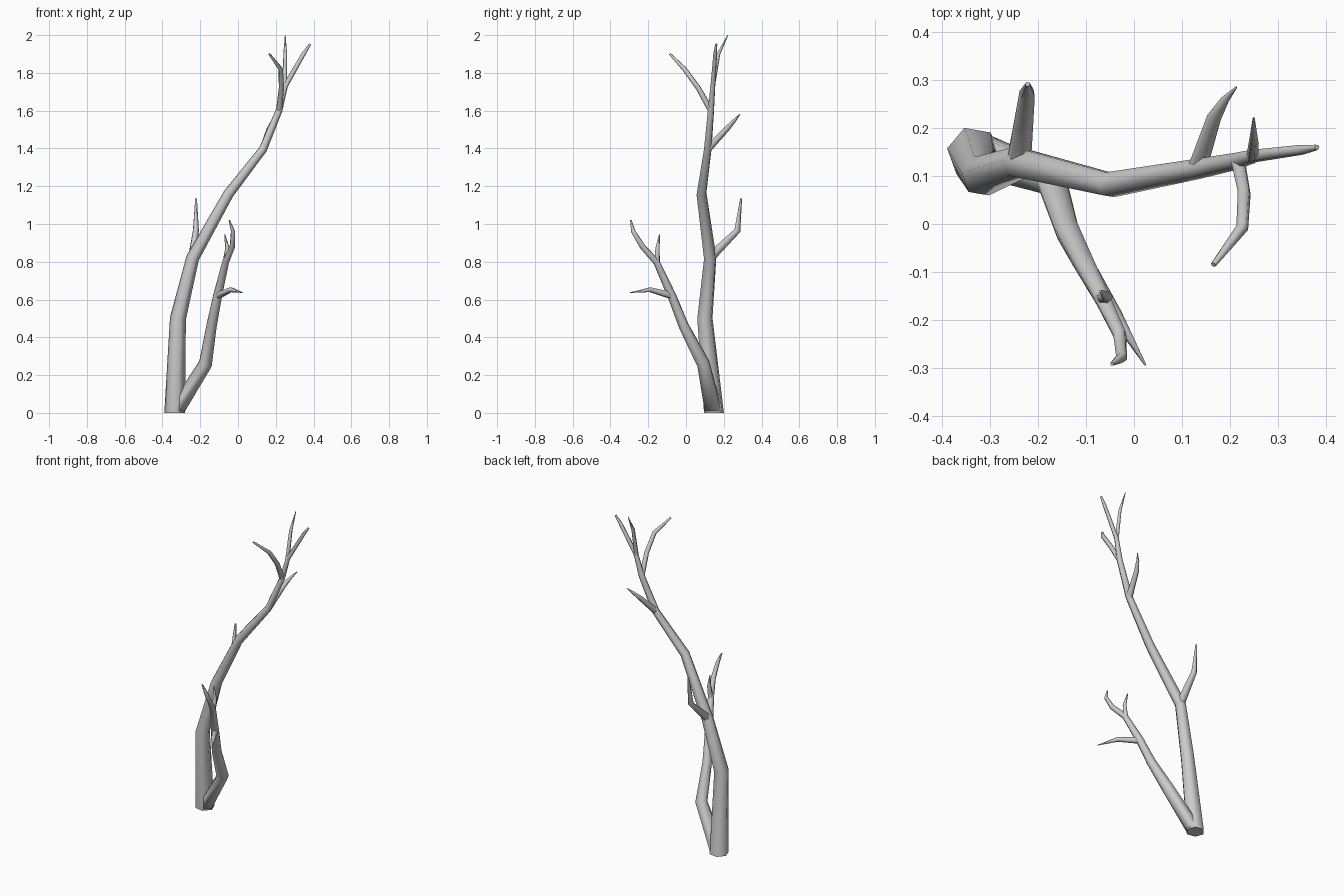
import bpy, bmesh, math
from mathutils import Vector

if "Cube" in bpy.data.objects:
    bpy.data.objects.remove(bpy.data.objects["Cube"])

SIDES = 6


def limb(name, pts, flat_start=False):
    """Tapered six-sided tube through (x, y, z, radius) points, mitred at each bend."""
    p = [Vector(q[:3]) for q in pts]
    n = len(p)
    dirs = [(p[i + 1] - p[i]).normalized() for i in range(n - 1)]
    tans = [dirs[0]] + [(dirs[i] + dirs[i + 1]).normalized() for i in range(n - 2)] + [dirs[-1]]
    if flat_start:
        tans[0] = Vector((0, 0, 1))
    # reference direction carried along the path so the tube does not twist
    ref = Vector((math.cos(math.radians(50)), math.sin(math.radians(50)), 0))
    bm = bmesh.new()
    rings = []
    for i in range(n):
        t = tans[i]
        u = (ref - t * ref.dot(t)).normalized()
        v = t.cross(u)
        ref = u
        r = pts[i][3]
        rings.append([bm.verts.new(p[i] + r * (u * math.cos(a) + v * math.sin(a)))
                      for a in (2 * math.pi * k / SIDES for k in range(SIDES))])
    for a, b in zip(rings, rings[1:]):
        for k in range(SIDES):
            j = (k + 1) % SIDES
            bm.faces.new((a[k], a[j], b[j], b[k]))
    bm.faces.new(rings[0][::-1])
    bm.faces.new(rings[-1])
    me = bpy.data.meshes.new(name)
    bm.to_mesh(me)
    bm.free()
    ob = bpy.data.objects.new(name, me)
    bpy.context.collection.objects.link(ob)
    bpy.ops.object.select_all(action='DESELECT')
    ob.select_set(True)
    bpy.context.view_layer.objects.active = ob
    bpy.ops.object.shade_smooth_by_angle(angle=math.radians(65))
    return ob


# Tall main stem
limb("main_stem", [(-.335, .148, 0, .056), (-.318, .10, .50, .043), (-.24, .128, .82, .035),
                   (-.05, .082, 1.16, .028), (.132, .115, 1.395, .022), (.217, .132, 1.6, .018),
                   (.25, .142, 1.73, .014), (.35, .155, 1.905, .011), (.382, .16, 1.952, .006)], True)

# Shorter second stem leaning forward from the same base
limb("second_stem", [(-.333, .147, .003, .05), (-.172, .092, .26, .036), (-.14, -.012, .46, .028),
                     (-.108, -.075, .62, .024), (-.065, -.157, .80, .018), (-.03, -.23, .88, .015),
                     (-.026, -.279, .96, .012), (-.046, -.292, 1.02, .004)], True)

# Twigs on the main stem
limb("lower_back_twig", [(-.24, .13, .825, .026), (-.223, .272, .965, .017), (-.222, .292, 1.135, .005)])
limb("upper_back_twig", [(.132, .115, 1.395, .02), (.167, .222, 1.51, .015), (.19, .26, 1.552, .009),
                         (.214, .286, 1.582, .002)])
limb("front_twig", [(.217, .132, 1.6, .016), (.23, .065, 1.72, .014), (.226, -.008, 1.82, .013),
                    (.166, -.085, 1.9, .006)])
limb("top_twig", [(.247, .138, 1.71, .013), (.25, .172, 1.9, .01), (.25, .222, 2.0, .002)])

# Twigs on the second stem
limb("side_twig", [(-.108, -.075, .62, .02), (-.038, -.19, .652, .014), (.024, -.295, .637, .002)])
limb("short_twig", [(-.067, -.153, .79, .016), (-.056, -.151, .87, .012), (-.07, -.14, .945, .003)])
